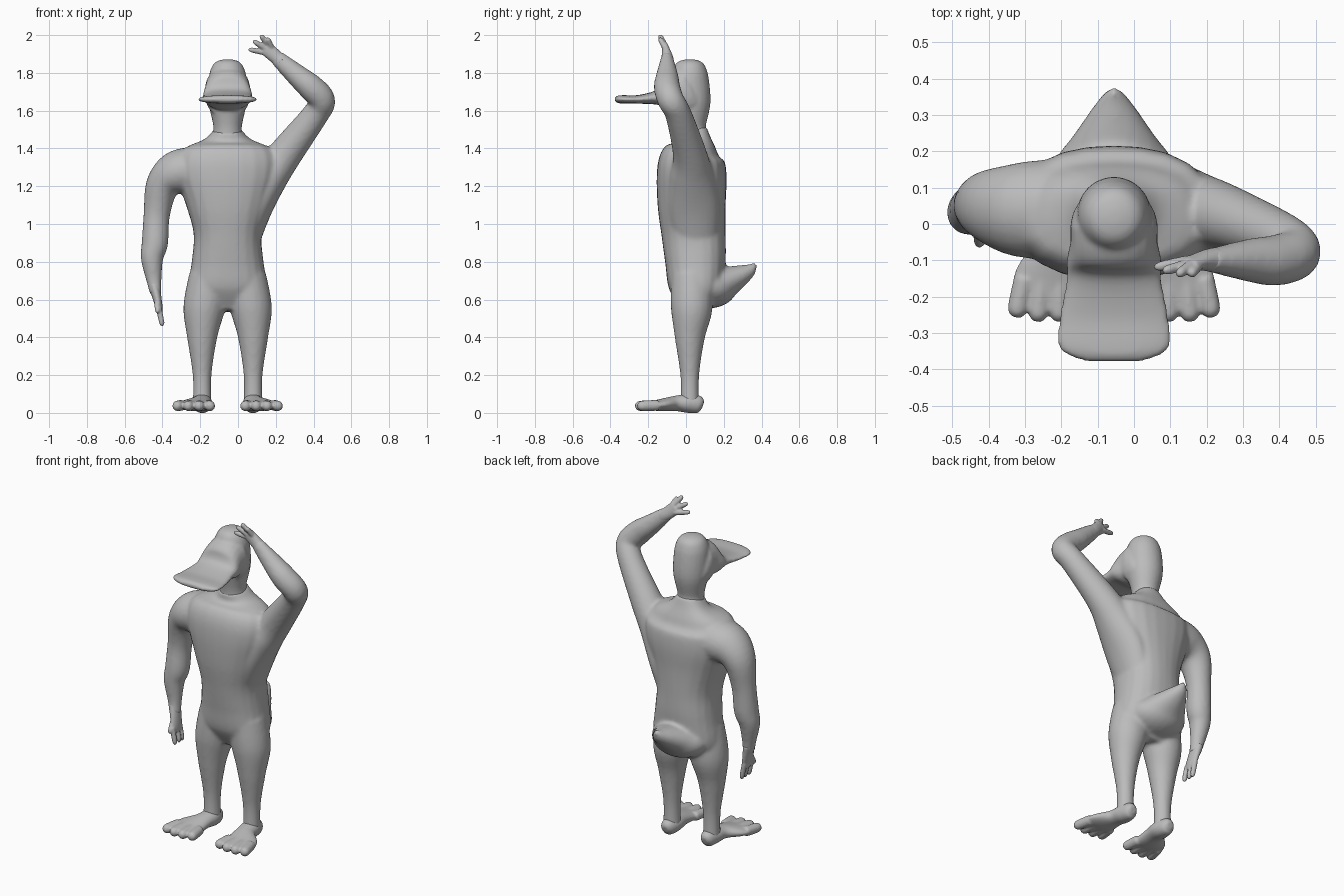
import bpy
import bmesh
from math import cos, sin, pi
from mathutils import Vector

if "Cube" in bpy.data.objects:
    bpy.data.objects.remove(bpy.data.objects["Cube"], do_unlink=True)

CENTRE = -.055  # the body's own plane of symmetry
X, Y = Vector((1, 0, 0)), Vector((0, 1, 0))

grey = bpy.data.materials.new("plain grey")
grey.use_nodes = True
colour = (.5, .5, .5, 1)
grey.diffuse_color = colour
grey.node_tree.nodes["Principled BSDF"].inputs["Base Color"].default_value = colour


def spline(rows, steps=5):
    """Catmull-Rom interpolation of every value in the rows."""
    ends = [rows[0]] + list(rows) + [rows[-1]]
    result = []
    for before, start, end, after in zip(ends, ends[1:], ends[2:], ends[3:]):
        for k in range(steps):
            t = k / steps
            result.append([b + t / 2 * (c - a + t * (2 * a - 5 * b + 4 * c - d
                           + t * (3 * (b - c) + d - a)))
                           for a, b, c, d in zip(before, start, end, after)])
    return result + [list(rows[-1])]


def loft(bm, rows, side, power=2, mirror=False, sides=24):
    """Rows of x, y, z, radius along side and, unless round, radius across."""
    rows = spline(rows)
    points = [Vector(row[:3]) for row in rows]
    last = len(points) - 1
    rings = []
    for i, row in enumerate(rows):
        tangent = (points[min(i + 1, last)] - points[max(i - 1, 0)]).normalized()
        along = (side - tangent * side.dot(tangent)).normalized()
        across = tangent.cross(along)
        ring = []
        for k in range(sides):
            angle = 2 * pi * k / sides
            c, s = cos(angle), sin(angle)
            size = (abs(c) ** power + abs(s) ** power) ** (-1 / power)
            co = points[i] + size * (along * c * row[3] + across * s * row[-1])
            if mirror:
                co.x = 2 * CENTRE - co.x
            ring.append(bm.verts.new(co))
        rings.append(ring)
    for low, high in zip(rings, rings[1:]):
        for k in range(sides):
            following = (k + 1) % sides
            bm.faces.new((low[k], low[following], high[following], high[k]))
    bm.faces.new(rings[0][::-1])
    bm.faces.new(rings[-1])


def central_loft(bm, rows, power=2):
    """A loft on the plane of symmetry, from rows of y, z and radii."""
    loft(bm, [(CENTRE, *row) for row in rows], X, power)


def digit(bm, root, tip, radius, side, mirror=False):
    """A finger or toe with a rounded tip."""
    root, tip = Vector(root), Vector(tip)
    rows = [(*root.lerp(tip, t), radius * scale)
            for t, scale in ((0, 1), (.5, 1), (.85, .9), (1, .4))]
    loft(bm, rows, side, mirror=mirror, sides=12)


def finish(bm, name, voxel, smoothing):
    """Fuse the overlapping volumes into one smooth skin."""
    bmesh.ops.recalc_face_normals(bm, faces=bm.faces)
    mesh = bpy.data.meshes.new(name)
    bm.to_mesh(mesh)
    bm.free()
    mesh.materials.append(grey)
    ob = bpy.data.objects.new(name, mesh)
    bpy.context.collection.objects.link(ob)
    remesh = ob.modifiers.new("fuse", "REMESH")
    remesh.mode = "VOXEL"
    remesh.voxel_size = voxel
    remesh.use_smooth_shade = True
    smooth = ob.modifiers.new("soften", "SMOOTH")
    smooth.factor = .5
    smooth.iterations = smoothing


# Body: torso, legs, tail and arms share one skin
body = bmesh.new()
torso = [(.04, .54, .17, .07), (.05, .65, .21, .14), (.05, .8, .19, .16),
         (.04, .95, .18, .17), (.03, 1.1, .22, .18), (.03, 1.25, .27, .185),
         (.03, 1.35, .27, .17), (.04, 1.41, .21, .12), (.04, 1.45, .12, .09),
         (.03, 1.5, .07, .08)]
central_loft(body, torso, 2.4)

leg = [(-.15, .03, .72, .11), (-.18, .03, .55, .11), (-.19, .02, .4, .08),
       (-.19, .02, .2, .05), (-.19, .02, .04, .05)]
for mirror in (False, True):
    loft(body, leg, X, mirror=mirror)

tail = [(.06, .67, .19, .12), (.16, .67, .17, .11), (.23, .7, .12, .08),
        (.33, .75, .05, .04), (.37, .79, .01, .01)]
central_loft(body, tail)

hanging_arm = [(-.2, .04, 1.29, .14, .12), (-.32, .04, 1.27, .13, .12),
               (-.4, .05, 1.2, .1, .09), (-.43, .05, 1.05, .07, .07),
               (-.44, .04, .9, .07, .07), (-.455, .03, .82, .06, .06),
               (-.445, .02, .7, .04, .04), (-.435, .01, .63, .04, .03)]
loft(body, hanging_arm, Y)

# The raised arm starts low on the ribs so that its underside spans to the waist
raised_arm = [(.03, .05, .9, .12, .08), (.09, .04, 1.08, .14, .09),
              (.16, .03, 1.24, .12, .1), (.25, .02, 1.37, .09, .09),
              (.41, -.04, 1.58, .07, .07), (.445, -.08, 1.655, .07, .07),
              (.39, -.1, 1.72, .07, .07), (.32, -.1, 1.78, .06, .06),
              (.2, -.1, 1.885, .03, .04)]
loft(body, raised_arm, Y)
finish(body, "body", .011, 6)

# Slim head with the broad bill sweeping down from the crown
head = bmesh.new()
skull = [(.04, 1.45, .09), (.03, 1.51, .075), (.03, 1.64, .1, ), (.02, 1.77, .1),
         (.02, 1.83, .085), (.02, 1.86, .06), (.02, 1.872, .02)]
central_loft(head, skull)
bill = [(.03, 1.71, .11, .13), (0, 1.7, .12, .14), (-.05, 1.7, .12, .12),
        (-.1, 1.68, .13, .08), (-.15, 1.67, .13, .04), (-.25, 1.66, .15, .023),
        (-.33, 1.66, .156, .022), (-.36, 1.66, .13, .02), (-.378, 1.66, .08, .01)]
central_loft(head, bill, 2.3)
finish(head, "head_and_bill", .008, 8)

# Feet: narrow heel, splayed front and four closely joined toes
foot = [(-.19, .09, .04, .02, .02), (-.19, .07, .045, .04, .045),
        (-.19, .01, .05, .055, .05), (-.2, -.06, .05, .06, .04),
        (-.23, -.15, .04, .1, .03), (-.235, -.24, .04, .1, .016)]
for name, mirror in (("right_foot", False), ("left_foot", True)):
    bm = bmesh.new()
    loft(bm, foot, X, mirror=mirror)
    for spread in (-.09, -.03, .03, .09):
        digit(bm, (-.23 + spread * .8, -.15, .04),
              (-.236 + spread, abs(spread) / 5 - .275, .036), .029, X, mirror)
    finish(bm, name, .006, 6)

# Hanging hand: flat palm, three fingers and a thumb in front
hand = bmesh.new()
loft(hand, [(-.445, .02, .68, .04, .03), (-.42, 0, .57, .045, .02),
            (-.415, 0, .53, .04, .015)], Y)
for reach in (-.04, 0, .03):
    digit(hand, (-.42, reach, .56), (-.4, reach, .46), .015, Y)
digit(hand, (-.43, -.01, .61), (-.425, -.06, .53), .015, Y)
finish(hand, "right_hand", .005, 4)

# Raised hand: the fingers fan out above the head
hand = bmesh.new()
loft(hand, [(.23, -.1, 1.86, .037, .04), (.2, -.1, 1.885, .03, .037),
            (.145, -.11, 1.935, .016, .04)], Y)
for root, tip in (((.15, -.1, 1.905), (.056, -.12, 1.925)),
                  ((.15, -.11, 1.925), (.08, -.13, 1.97)),
                  ((.16, -.11, 1.945), (.12, -.14, 2)),
                  ((.18, -.11, 1.93), (.155, -.14, 1.985))):
    digit(hand, root, tip, .0145, Y)
finish(hand, "left_hand", .005, 4)
